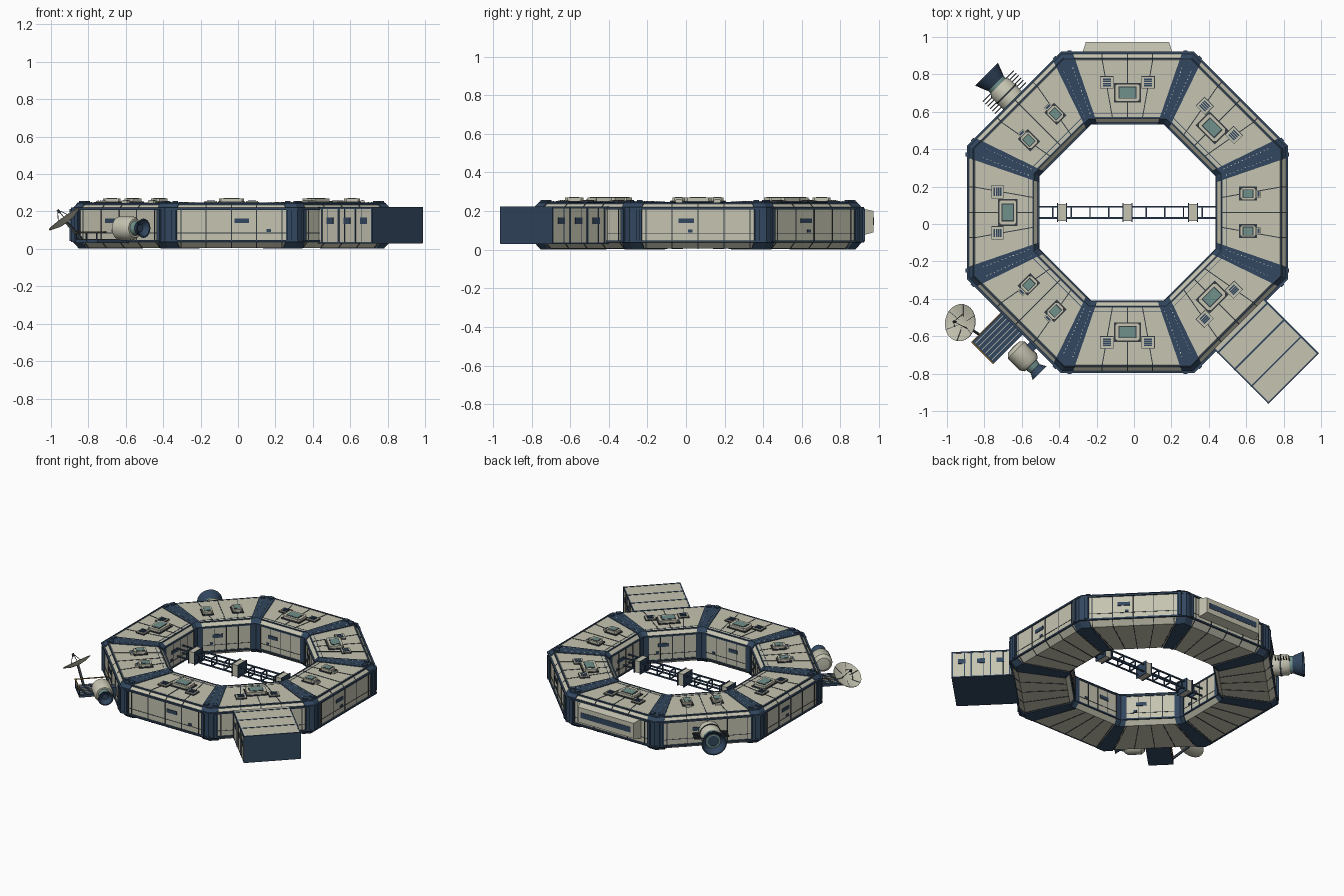
import bpy, bmesh, math
from mathutils import Matrix, Vector

cube = bpy.data.objects.get("Cube")
if cube:
    bpy.data.objects.remove(cube, do_unlink=True)

TAN = math.tan(math.pi / 8)
CENTRE = Vector((-0.035, 0.062, 0))


def material(name, rgb):
    m = bpy.data.materials.new(name)
    m.use_nodes = True
    m.diffuse_color = (*rgb, 1)
    m.node_tree.nodes["Principled BSDF"].inputs["Base Color"].default_value = (*rgb, 1)
    return m


HULL = material("warm grey hull", (0.56, 0.55, 0.44))
NAVY = material("navy", (0.032, 0.063, 0.115))
SEAM = material("dark seam", (0.035, 0.045, 0.055))
GLASS = material("teal glass", (0.16, 0.28, 0.26))
GOLD = material("ochre trim", (0.32, 0.17, 0.04))
PALE = material("pale dots", (0.65, 0.65, 0.58))


def frame(k):
    """Segment frame: x outward, y along the segment, z up."""
    return Matrix.Translation(CENTRE) @ Matrix.Rotation(k * math.pi / 4, 4, "Z")


def at(k, a, t, z):
    return frame(k) @ Vector((a, t, z))


class Part:
    """Collects simple solids into one named object."""

    def __init__(self, name, mat):
        self.name, self.mat, self.bm = name, mat, bmesh.new()

    def box(self, k, pos, size):
        m = frame(k) @ Matrix.Translation(pos) @ Matrix.Diagonal((*size, 1))
        return bmesh.ops.create_cube(self.bm, size=1, matrix=m)["verts"]

    def bar(self, p, q, w, h=None):
        d = q - p
        rot = d.to_track_quat("Y", "Z").to_matrix().to_4x4()
        m = Matrix.Translation((p + q) / 2) @ rot @ Matrix.Diagonal((w, d.length, h or w, 1))
        bmesh.ops.create_cube(self.bm, size=1, matrix=m)

    def loft(self, rings, around, closed=True):
        vs = [[self.bm.verts.new(p) for p in r] for r in rings]
        n = len(vs[0])
        for i in range(len(vs) if around else len(vs) - 1):
            a, b = vs[i], vs[(i + 1) % len(vs)]
            for j in range(n if closed else n - 1):
                self.bm.faces.new((a[j], a[(j + 1) % n], b[(j + 1) % n], b[j]))
        if not around:
            self.bm.faces.new(vs[0])
            self.bm.faces.new(vs[-1])

    def octagon(self, profile):
        self.loft([[at(k, a, a * TAN, z) for a, z in profile] for k in range(8)], True)

    def lathe(self, profile, m, n=20):
        turns = [Matrix.Rotation(math.tau * i / n, 4, "Z") for i in range(n)]
        self.loft([[m @ r @ Vector((x, 0, z)) for x, z in profile] for r in turns], True, False)

    def done(self, smooth=False):
        bmesh.ops.remove_doubles(self.bm, verts=self.bm.verts, dist=1e-5)
        bmesh.ops.recalc_face_normals(self.bm, faces=self.bm.faces)
        me = bpy.data.meshes.new(self.name)
        self.bm.to_mesh(me)
        self.bm.free()
        me.materials.append(self.mat)
        ob = bpy.data.objects.new(self.name, me)
        bpy.context.collection.objects.link(ob)
        if smooth:
            bpy.ops.object.select_all(action="DESELECT")
            ob.select_set(True)
            bpy.context.view_layer.objects.active = ob
            bpy.ops.object.shade_smooth_by_angle(angle=0.7)


def section(g):
    """Ring cross-section, grown by g."""
    return [(0.85 + g, 0.045), (0.85 + g, 0.212), (0.815 + g, 0.244 + g), (0.505 - g, 0.244 + g),
            (0.475 - g, 0.215), (0.475 - g, 0.04), (0.505 - g, 0.006 - g), (0.81 + g, 0.006 - g)]


# Main ring and its edge rails
ring = Part("ring_hull", HULL)
ring.octagon(section(0))
ring.done()
rails = Part("edge_rails", NAVY)
for a, z, s in [(0.853, 0.215, 0.012), (0.853, 0.042, 0.011), (0.822, 0.24, 0.009),
                (0.475, 0.215, 0.01), (0.475, 0.04, 0.01), (0.505, 0.243, 0.008), (0.53, 0.244, 0.003)]:
    rails.octagon([(a + s * i, z + s * j) for i, j in ((-0.5, -0.5), (0.5, -0.5), (0.5, 0.5), (-0.5, 0.5))])
rails.done()

# Corner collars with dotted lines
collars, dots = Part("corner_collars", NAVY), Part("collar_dots", PALE)
width = lambda a: 0.035 + 0.07 * (a - 0.475)
for k in range(8):
    prof = section(0.005)
    collars.loft([[at(k, a, a * TAN - width(a), z) for a, z in prof],
                  [at(k, a, a * TAN, z) for a, z in prof],
                  [at(k + 1, a, width(a) - a * TAN, z) for a, z in prof]], False)
    for side in (0, 1):
        for i in range(14):
            a = 0.53 + i * 0.02
            t = (a * TAN - width(a) * 0.5) * (1 - 2 * side)
            dots.box(k + side, (a, t, 0.25), (0.007, 0.003, 0.003))
        # raised posts and blocks at the outer corner
        s = 1 - 2 * side
        collars.box(k + side, (0.857, s * (0.857 * TAN - 0.045), 0.128), (0.016, 0.022, 0.17))
        collars.box(k + side, (0.80, s * (0.8 * TAN - 0.03), 0.252), (0.03, 0.03, 0.01))
collars.done()
dots.done()

# Panel seams over top, walls and underside
seams = Part("panel_seams", SEAM)
for k in range(8):
    for f in (-2, -1, 0, 1, 2):
        ti, to = f * 0.08, f * 0.135
        if abs(f) < 2:
            seams.bar(at(k, 0.505, ti, 0.244), at(k, 0.815, to, 0.244), 0.005, 0.004)
            seams.bar(at(k, 0.815, to, 0.244), at(k, 0.85, to, 0.212), 0.005, 0.004)
        seams.bar(at(k, 0.505, ti, 0.006), at(k, 0.81, to, 0.006), 0.005, 0.004)
        seams.bar(at(k, 0.81, to, 0.006), at(k, 0.85, to, 0.045), 0.005, 0.004)
        seams.box(k, (0.85, to, 0.128), (0.006, 0.005, 0.17))
        seams.box(k, (0.475, ti, 0.128), (0.006, 0.004, 0.17))
    seams.box(k, (0.85, 0, 0.085), (0.004, 0.6, 0.003))
    seams.box(k, (0.475, 0, 0.085), (0.004, 0.32, 0.003))
seams.done()

# Wall windows, outside and inside
windows = Part("wall_windows", NAVY)
for k in range(8):
    t = 0.055 if k == 6 else -0.06
    windows.box(k, (0.851, t, 0.15), (0.008, 0.08, 0.025))
    windows.box(k, (0.851, 0.2 if k == 6 else -0.04, 0.097), (0.008, 0.025, 0.016))
    windows.box(k, (0.474, -t, 0.15), (0.008, 0.07, 0.025))
    windows.box(k, (0.474, 0.1, 0.097), (0.008, 0.02, 0.014))
windows.done()

# Roof hatches: one large with two vents, or a pair of small ones
hatches, skirts = Part("roof_hatches", HULL), Part("hatch_skirts", SEAM)
panes, vents = Part("hatch_panes", GLASS), Part("roof_vents", NAVY)


def hatch(k, a, t, la, lt):
    skirts.box(k, (a, t, 0.247), (la + 0.01, lt + 0.01, 0.01))
    top = hatches.box(k, (a, t, 0.256), (la, lt, 0.026))
    edges = {e for v in top for e in v.link_edges if abs(e.verts[0].co.z - e.verts[1].co.z) > 0.01}
    bmesh.ops.bevel(hatches.bm, geom=list(edges), offset=0.012, segments=1, affect="EDGES")
    skirts.box(k, (a, t, 0.268), (la * 0.68, lt * 0.72, 0.005))
    panes.box(k, (a, t, 0.27), (la * 0.58, lt * 0.62, 0.005))


for k in range(8):
    for s in (-1, 1):
        if k in (0, 3, 5):
            hatch(k, 0.645, s * 0.1, 0.085, 0.065)
            hatches.box(k, (0.70, s * 0.1, 0.25), (0.022, 0.04, 0.016))
            vents.box(k, (0.70, s * 0.1, 0.258), (0.012, 0.028, 0.004))
        else:
            hatches.box(k, (0.695, s * 0.11, 0.249), (0.06, 0.066, 0.012))
            skirts.box(k, (0.695, s * 0.11, 0.247), (0.066, 0.072, 0.008))
            for i in range(4):
                vents.box(k, (0.678 + i * 0.011, s * 0.11, 0.256), (0.008, 0.044, 0.005))
    if k not in (0, 3, 5):
        hatch(k, 0.64, 0, 0.095, 0.135)
for p in (hatches, skirts, panes, vents):
    p.done()

# Docking bay
bay, trim = Part("docking_bay", HULL), Part("docking_bay_trim", NAVY)
bay.box(7, (1.05, 0, 0.129), (0.41, 0.376, 0.186))
trim.box(7, (1.05, 0, 0.034), (0.412, 0.378, 0.008))
for i in range(4):
    a = 0.872 + i * 0.127
    trim.box(7, (a, 0, 0.128), (0.009, 0.384, 0.192))
    if i < 3:
        trim.box(7, (a + 0.063, 0, 0.15), (0.05, 0.382, 0.034))
        trim.box(7, (a + 0.045, 0, 0.128), (0.004, 0.38, 0.184))
for s in (-1, 1):
    trim.box(7, (1.05, s * 0.187, 0.218), (0.412, 0.008, 0.01))
bay.done()
trim.done()

# Rear gallery
gallery = Part("rear_gallery", HULL)
for v in gallery.box(2, (0.875, 0, 0.143), (0.07, 0.49, 0.145)):
    local = frame(2).inverted() @ v.co
    if local.x > 0.88:
        local.y *= 0.91
        local.z = 0.2 if local.z > 0.14 else 0.09
        v.co = frame(2) @ local
gallery.done()
strip = Part("gallery_window", NAVY)
strip.box(2, (0.909, 0, 0.147), (0.006, 0.4, 0.04))
strip.done()

# Flared sensor horn with side rods
axis = frame(3) @ Matrix.Translation((0, 0.01, 0.13)) @ Matrix.Rotation(math.pi / 2, 4, "Y")
for name, mat, prof in [
        ("horn_body", HULL, [(0, 0.84), (0.07, 0.84), (0.07, 0.95), (0.055, 0.97), (0, 0.97)]),
        ("horn_neck", GLASS, [(0, 0.96), (0.058, 0.96), (0.058, 0.985), (0, 0.985)]),
        ("horn_flare", NAVY, [(0, 0.98), (0.055, 0.98), (0.065, 1.0), (0.086, 1.055), (0.078, 1.055), (0.05, 1.015), (0, 1.015)]),
        ("horn_lens_ring", GLASS, [(0.038, 1.012), (0.05, 1.012), (0.05, 1.019), (0.038, 1.019), (0.038, 1.012)])]:
    p = Part(name, mat)
    p.lathe(prof, axis)
    p.done(True)
rods = Part("horn_rods", SEAM)
for i in range(6):
    rods.box(3, (0.875 + i * 0.018, 0.01, 0.13), (0.006, 0.235, 0.006))
rods.lathe([(0.07, 0.90), (0.074, 0.90), (0.074, 0.91), (0.07, 0.91)], axis)
rods.done()

# Service platform with slats and railing
deck, slats, rail = Part("platform_deck", NAVY), Part("platform_slats", HULL), Part("platform_rail", GOLD)
deck.box(5, (0.96, -0.017, 0.04), (0.24, 0.165, 0.018))
for i in range(6):
    slats.box(5, (0.96, -0.08 + i * 0.025, 0.05), (0.22, 0.004, 0.004))
rail.box(5, (1.078, -0.017, 0.09), (0.008, 0.165, 0.007))
rail.box(5, (0.96, -0.097, 0.09), (0.24, 0.006, 0.006))
for t in (-0.095, -0.017, 0.06):
    deck.box(5, (1.078, t, 0.065), (0.007, 0.007, 0.05))
for p in (deck, slats, rail):
    p.done()

# Tank with nozzle beside the platform
axis = frame(5) @ Matrix.Translation((0.94, 0, 0.11)) @ Matrix.Rotation(-math.pi / 2, 4, "X")
for name, mat, prof in [
        ("tank", HULL, [(0, 0.075), (0.045, 0.08), (0.064, 0.1), (0.064, 0.19), (0.05, 0.212), (0, 0.215)]),
        ("tank_collar", GLASS, [(0, 0.21), (0.04, 0.21), (0.035, 0.24), (0, 0.24)]),
        ("tank_nozzle", NAVY, [(0, 0.235), (0.03, 0.235), (0.052, 0.275), (0.044, 0.275), (0.02, 0.25), (0, 0.25)])]:
    p = Part(name, mat)
    p.lathe(prof, axis)
    p.done(True)
mount = Part("tank_mount", NAVY)
mount.box(5, (0.88, 0.145, 0.11), (0.07, 0.05, 0.05))
mount.done()

# Tilted dish, ribs, feed and mast
hub = Vector((-0.915, -0.53, 0.14))
tilt = Matrix.Translation(hub) @ Vector((-0.58, 0.1, 0.8)).to_track_quat("Z", "Y").to_matrix().to_4x4()
dish = Part("dish", HULL)
dish.lathe([(0, 0.004), (0.05, 0.01), (0.1, 0.026), (0.1, 0.022), (0.05, 0.005), (0, -0.001)], tilt, 24)
dish.done(True)
mast = Part("dish_mast_and_ribs", SEAM)
feed = tilt @ Vector((0, 0, 0.085))
for i in range(6):
    spin = tilt @ Matrix.Rotation(i * math.pi / 3, 4, "Z")
    mid, rim = spin @ Vector((0.05, 0, 0.01)), spin @ Vector((0.1, 0, 0.026))
    mast.bar(hub, mid, 0.003)
    mast.bar(mid, rim, 0.003)
    if i % 2:
        mast.bar(mid, feed, 0.003)
mast.bar(feed, tilt @ Vector((0, 0, 0.065)), 0.012)
mast.bar(hub, Vector((-0.83, -0.59, 0.045)), 0.014)
mast.done()

# Truss bridge across the opening, with clamps
truss, clamps = Part("bridge_truss", NAVY), Part("bridge_clamps", HULL)
for y in (-0.03, 0.03):
    for z in (0.1, 0.155):
        truss.box(0, (0, y, z), (0.95, 0.009, 0.009))
for i in range(-4, 5):
    for z in (0.1, 0.155):
        truss.box(0, (i * 0.1, 0, z), (0.007, 0.06, 0.007))
    for y in (-0.03, 0.03):
        truss.box(0, (i * 0.1, y, 0.127), (0.007, 0.007, 0.055))
for x in (-0.35, 0, 0.35):
    clamps.box(0, (x, 0, 0.127), (0.045, 0.09, 0.085))
    for s in (-0.024, 0.024):
        truss.box(0, (x + s, 0, 0.127), (0.006, 0.1, 0.094))
truss.done()
clamps.done()
